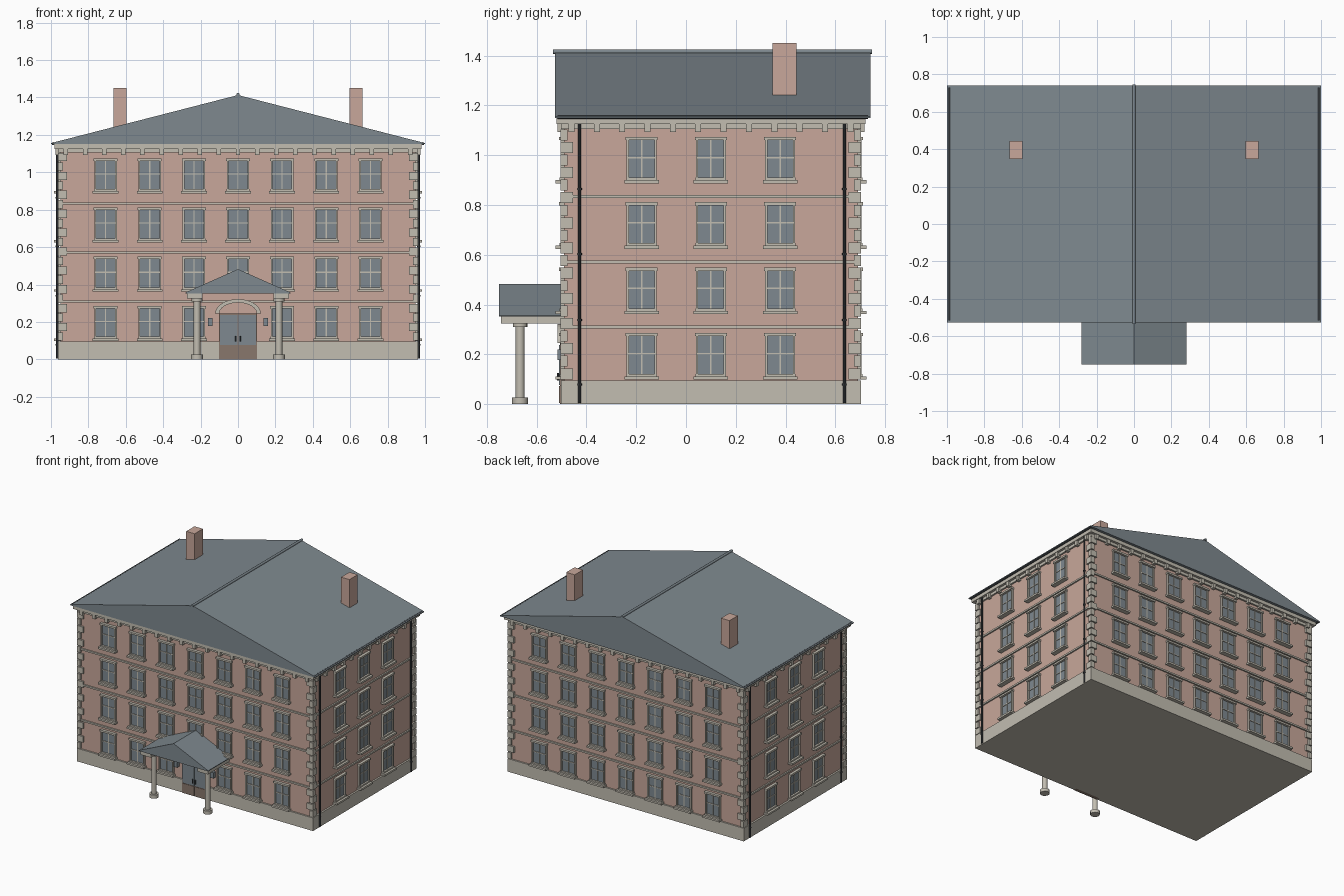
import bpy, bmesh, math
from mathutils import Matrix, Vector

if "Cube" in bpy.data.objects:
    bpy.data.objects.remove(bpy.data.objects["Cube"])

def mat(name, r, g, b):
    m = bpy.data.materials.new(name)
    m.diffuse_color = (r, g, b, 1)
    m.use_nodes = True
    m.node_tree.nodes["Principled BSDF"].inputs["Base Color"].default_value = m.diffuse_color
    return m

BRICK = mat("brick", 0.58, 0.39, 0.325)
STONE = mat("stone", 0.54, 0.51, 0.44)
SLATE = mat("slate", 0.21, 0.25, 0.275)
GLASS = mat("glass", 0.21, 0.25, 0.28)
IRON = mat("dark iron", 0.05, 0.058, 0.065)
WOOD = mat("door wood", 0.25, 0.185, 0.15)

CY = 0.10                 # building centre in y
HX, HY = 0.95, 0.59       # wall half sizes

def box(bm, lo, hi, m=None):
    c = [(a + b) / 2 for a, b in zip(lo, hi)]
    s = [abs(b - a) for a, b in zip(lo, hi)]
    t = Matrix.Translation(c) @ Matrix.Diagonal((*s, 1))
    bmesh.ops.create_cube(bm, size=1, matrix=(m @ t) if m else t)

def cyl(bm, p, q, r, n=12):
    p, q = Vector(p), Vector(q)
    d = q - p
    t = Matrix.Translation((p + q) / 2) @ d.to_track_quat('Z', 'Y').to_matrix().to_4x4()
    bmesh.ops.create_cone(bm, cap_ends=True, segments=n, radius1=r, radius2=r, depth=d.length, matrix=t)

def prism(bm, pts, y0, y1):
    # extrude an x-z outline along y
    f = bm.faces.new([bm.verts.new((x, y0, z)) for x, z in pts])
    r = bmesh.ops.extrude_face_region(bm, geom=[f])
    bmesh.ops.translate(bm, vec=(0, y1 - y0, 0),
                        verts=[v for v in r["geom"] if isinstance(v, bmesh.types.BMVert)])

def finish(name, bm, material, smooth=False):
    bmesh.ops.recalc_face_normals(bm, faces=bm.faces)
    me = bpy.data.meshes.new(name)
    bm.to_mesh(me)
    bm.free()
    me.materials.append(material)
    ob = bpy.data.objects.new(name, me)
    bpy.context.collection.objects.link(ob)
    if smooth:
        bpy.ops.object.select_all(action='DESELECT')
        ob.select_set(True)
        bpy.context.view_layer.objects.active = ob
        bpy.ops.object.shade_smooth_by_angle(angle=math.radians(40))
    return ob

def facade(angle, dist):
    # local frame: x along wall, -y outward, z up
    return (Matrix.Translation((0, CY, 0)) @ Matrix.Rotation(angle, 4, 'Z')
            @ Matrix.Translation((0, -dist, 0)))

# Walls and plinth
bm = bmesh.new()
box(bm, (-HX, CY - HY, 0.05), (HX, CY + HY, 1.14))
finish("brick_walls", bm, BRICK)
bm = bmesh.new()
box(bm, (-0.963, CY - 0.602, 0), (0.963, CY + 0.602, 0.096))
finish("plinth", bm, STONE)

# String courses, frieze and cornice around the whole building
bm = bmesh.new()
for z0, z1, out in ((0.303, 0.315, 0.01), (0.565, 0.577, 0.01), (0.827, 0.839, 0.01),
                    (1.105, 1.126, 0.012), (1.125, 1.153, 0.03)):
    box(bm, (-HX - out, CY - HY - out, z0), (HX + out, CY + HY + out, z1))
finish("bands_and_cornice", bm, STONE)

# Facades: windows and cornice brackets
sides = ((0, HY, 7, 0.236, HX), (math.pi, HY, 7, 0.236, HX),
         (math.pi / 2, HX, 3, 0.278, HY), (-math.pi / 2, HX, 3, 0.278, HY))
trim, panes, bars, brk = (bmesh.new() for _ in range(4))
for i, (ang, dist, cols, step, half) in enumerate(sides):
    m = facade(ang, dist)
    for c in range(cols):
        u = (c - (cols - 1) / 2) * step
        for row in range(4):
            if i == 0 and row == 0 and c == 3:
                continue          # entrance bay
            z = 0.099 + 0.2625 * row
            box(panes, (u - 0.052, -0.004, z + 0.015), (u + 0.052, 0.01, z + 0.175), m)
            for s in (-1, 1):
                box(trim, (u + s * 0.051, -0.014, z + 0.01), (u + s * 0.060, 0.01, z + 0.178), m)
            box(trim, (u - 0.064, -0.020, z + 0.174), (u + 0.064, 0.01, z + 0.187), m)
            box(trim, (u - 0.061, -0.018, z + 0.013), (u + 0.061, 0.01, z + 0.023), m)
            box(trim, (u - 0.069, -0.034, z), (u + 0.069, 0.01, z + 0.013), m)
            box(bars, (u - 0.003, -0.008, z + 0.02), (u + 0.003, 0.005, z + 0.175), m)
            box(bars, (u - 0.051, -0.008, z + 0.101), (u + 0.051, 0.005, z + 0.107), m)
    n = round(2 * half / 0.1)
    for k in range(n):
        u = (k - (n - 1) / 2) * (2 * half - 0.06) / (n - 1)
        box(brk, (u - 0.012, -0.026, 1.093), (u + 0.012, 0.005, 1.128), m)
finish("window_surrounds", trim, STONE)
finish("window_panes", panes, GLASS)
finish("window_bars", bars, STONE)
finish("cornice_brackets", brk, STONE)

# Corner quoins, alternating long and short
bm = bmesh.new()
for sx in (-1, 1):
    for sy in (-1, 1):
        for k in range(20):
            a, b = (0.05, 0.028) if k % 2 else (0.028, 0.05)
            z = 0.1 + k * 0.0505
            box(bm, (sx * (HX + 0.013), CY + sy * (HY + 0.013), z),
                (sx * (HX - a + 0.013), CY + sy * (HY - b + 0.013), z + 0.044))
finish("quoins", bm, STONE)

# Main roof, ridge cap and gutters
bm = bmesh.new()
prism(bm, [(-1, 1.15), (1, 1.15), (1, 1.156), (0, 1.413), (-1, 1.156)], -0.527, 0.74)
finish("main_roof", bm, SLATE)
bm = bmesh.new()
cyl(bm, (0, -0.534, 1.415), (0, 0.746, 1.415), 0.009, 10)
finish("ridge_cap", bm, SLATE, True)
bm = bmesh.new()
for s in (-1, 1):
    cyl(bm, (s * 0.988, -0.515, 1.153), (s * 0.988, 0.73, 1.153), 0.008, 10)
finish("gutters", bm, IRON, True)

# Chimneys
bm = bmesh.new()
for s in (-1, 1):
    box(bm, (s * 0.597, 0.348, 1.2), (s * 0.666, 0.444, 1.45))
finish("chimneys", bm, BRICK)

# Downpipes with wall clips
bm = bmesh.new()
for s in (-1, 1):
    for y in (-0.427, 0.636):
        cyl(bm, (s * 0.967, y, 0.005), (s * 0.967, y, 1.13), 0.006, 8)
        for z in (0.075, 0.335, 0.6, 0.86):
            cyl(bm, (s * 0.967, y, z), (s * 0.967, y, z + 0.008), 0.009, 8)
finish("downpipes", bm, IRON, True)

# Porch: columns, beams and gabled roof
bm = bmesh.new()
for s in (-1, 1):
    x, y = s * 0.219, -0.666
    cyl(bm, (x, y, 0), (x, y, 0.026), 0.032, 16)
    cyl(bm, (x, y, 0.02), (x, y, 0.32), 0.018, 16)
    cyl(bm, (x, y, 0.31), (x, y, 0.326), 0.029, 16)
finish("porch_columns", bm, STONE, True)
bm = bmesh.new()
for s in (-1, 1):
    box(bm, (s * 0.19, -0.742, 0.324), (s * 0.274, -0.485, 0.356))
finish("porch_beams", bm, STONE)
bm = bmesh.new()
prism(bm, [(-0.282, 0.352), (0.282, 0.352), (0.282, 0.357), (0, 0.482), (-0.282, 0.357)], -0.75, -0.485)
finish("porch_roof", bm, SLATE)

# Entrance: frame, leaves, kick panels and handles
bm = bmesh.new()
box(bm, (-0.101, -0.506, 0.0), (0.101, -0.48, 0.245))
finish("door_frame", bm, WOOD)
bm = bmesh.new()
for s in (-1, 1):
    box(bm, (s * 0.002, -0.509, 0.077), (s * 0.096, -0.49, 0.238))
finish("door_glazing", bm, GLASS)
bm = bmesh.new()
for s in (-1, 1):
    box(bm, (s * 0.002, -0.509, 0.004), (s * 0.096, -0.49, 0.073))
finish("door_kick_panels", bm, WOOD)
bm = bmesh.new()
for s in (-1, 1):
    cyl(bm, (s * 0.011, -0.514, 0.095), (s * 0.011, -0.514, 0.125), 0.004, 8)
finish("door_handles", bm, IRON, True)

# Arch over the door
bm = bmesh.new()
arc = [math.pi * k / 16 for k in range(17)]
outer = [(0.122 * math.cos(a), 0.245 + 0.077 * math.sin(a)) for a in arc]
inner = [(0.100 * math.cos(a), 0.245 + 0.058 * math.sin(a)) for a in reversed(arc)]
prism(bm, outer + inner, -0.515, -0.48)
finish("door_arch", bm, STONE)

# Wall lanterns beside the door
bm = bmesh.new()
for s in (-1, 1):
    box(bm, (s * 0.136, -0.516, 0.178), (s * 0.16, -0.485, 0.22))
finish("wall_lanterns", bm, GLASS)
